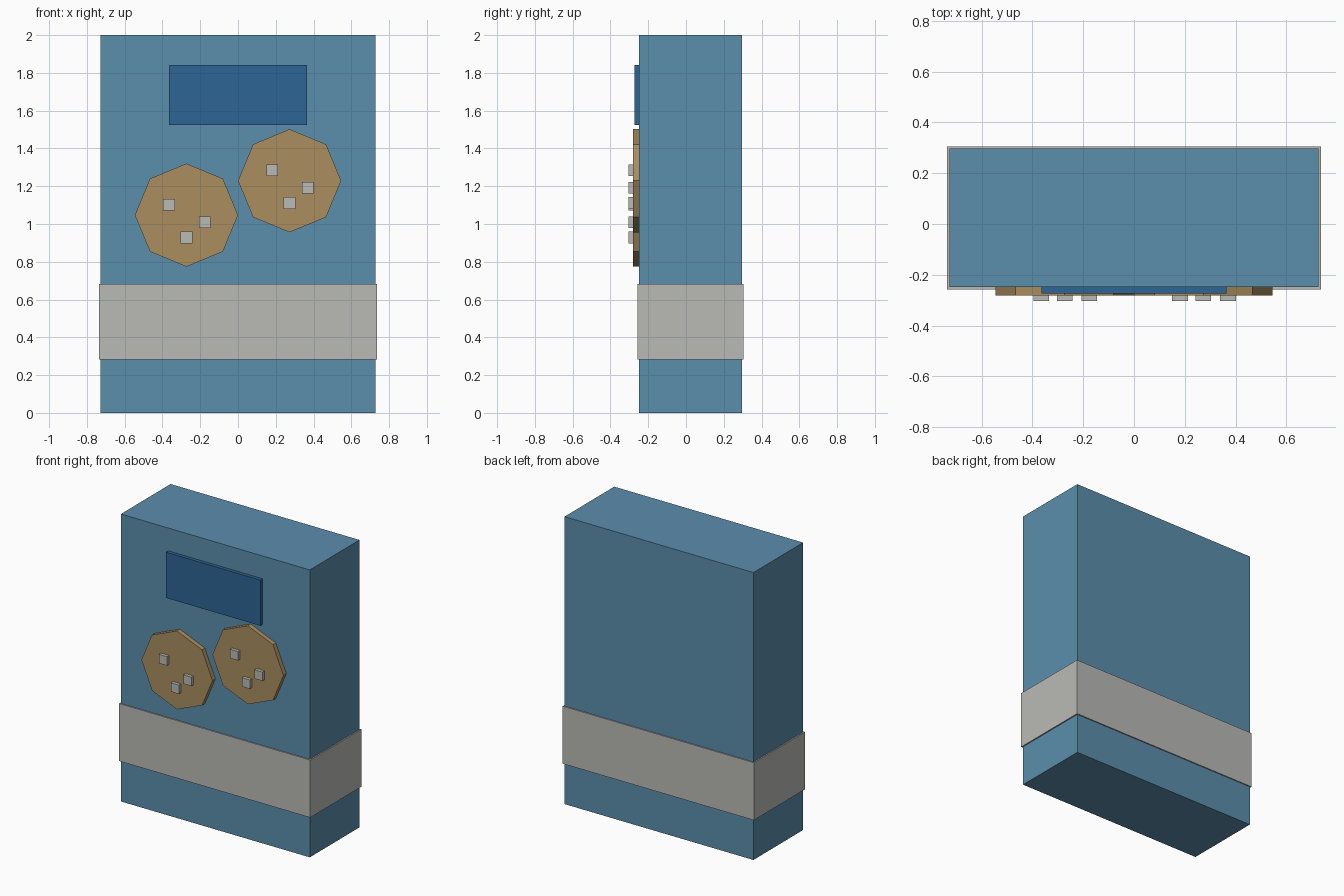
import bpy
import math

if "Cube" in bpy.data.objects:
    bpy.data.objects.remove(bpy.data.objects["Cube"])


def material(name, rgb):
    """Flat colour given as 0-255 sRGB, stored as linear."""
    def lin(c):
        c /= 255
        return c / 12.92 if c <= 0.04045 else ((c + 0.055) / 1.055) ** 2.4
    m = bpy.data.materials.new(name)
    m.diffuse_color = (*[lin(c) for c in rgb], 1)
    m.use_nodes = True
    m.node_tree.nodes["Principled BSDF"].inputs["Base Color"].default_value = m.diffuse_color
    return m


BLUE = material("packet blue", (91, 142, 172))
NAVY = material("label navy", (45, 101, 149))
BISCUIT = material("biscuit tan", (170, 141, 94))
GREY = material("light grey", (186, 186, 182))


def box(name, mat, x, y, z):
    """Box spanning the (min, max) ranges x, y, z."""
    bpy.ops.mesh.primitive_cube_add(size=1, location=[sum(r) / 2 for r in (x, y, z)])
    ob = bpy.context.object
    ob.name = name
    ob.scale = [r[1] - r[0] for r in (x, y, z)]
    bpy.ops.object.transform_apply(location=False, rotation=False, scale=True)
    ob.data.materials.append(mat)
    return ob


# Packet, wrap-around band and front label
FRONT = -0.249
box("packet_body", BLUE, (-0.727, 0.727), (FRONT, 0.297), (0, 2))
box("wrap_band", GREY, (-0.736, 0.736), (-0.257, 0.305), (0.282, 0.682))
box("front_label", NAVY, (-0.364, 0.364), (-0.273, FRONT + 0.005), (1.523, 1.841))

# Octagonal biscuits with three square chips each
COOKIE_FRONT = -0.281
CHIP = 0.031
for side, cx, cz in (("left", -0.273, 1.047), ("right", 0.273, 1.229)):
    back = FRONT + 0.005
    bpy.ops.mesh.primitive_cylinder_add(
        vertices=8, radius=0.273, depth=back - COOKIE_FRONT,
        location=(cx, (back + COOKIE_FRONT) / 2, cz), rotation=(math.pi / 2, 0, 0))
    cookie = bpy.context.object
    cookie.name = side + "_biscuit"
    cookie.data.materials.append(BISCUIT)
    for i, (dx, dz) in enumerate(((-0.092, 0.055), (0.097, -0.037), (0, -0.118))):
        x, z = cx + dx, cz + dz
        box(f"{side}_chip_{i + 1}", GREY, (x - CHIP, x + CHIP),
            (-0.304, COOKIE_FRONT + 0.005), (z - CHIP, z + CHIP))
